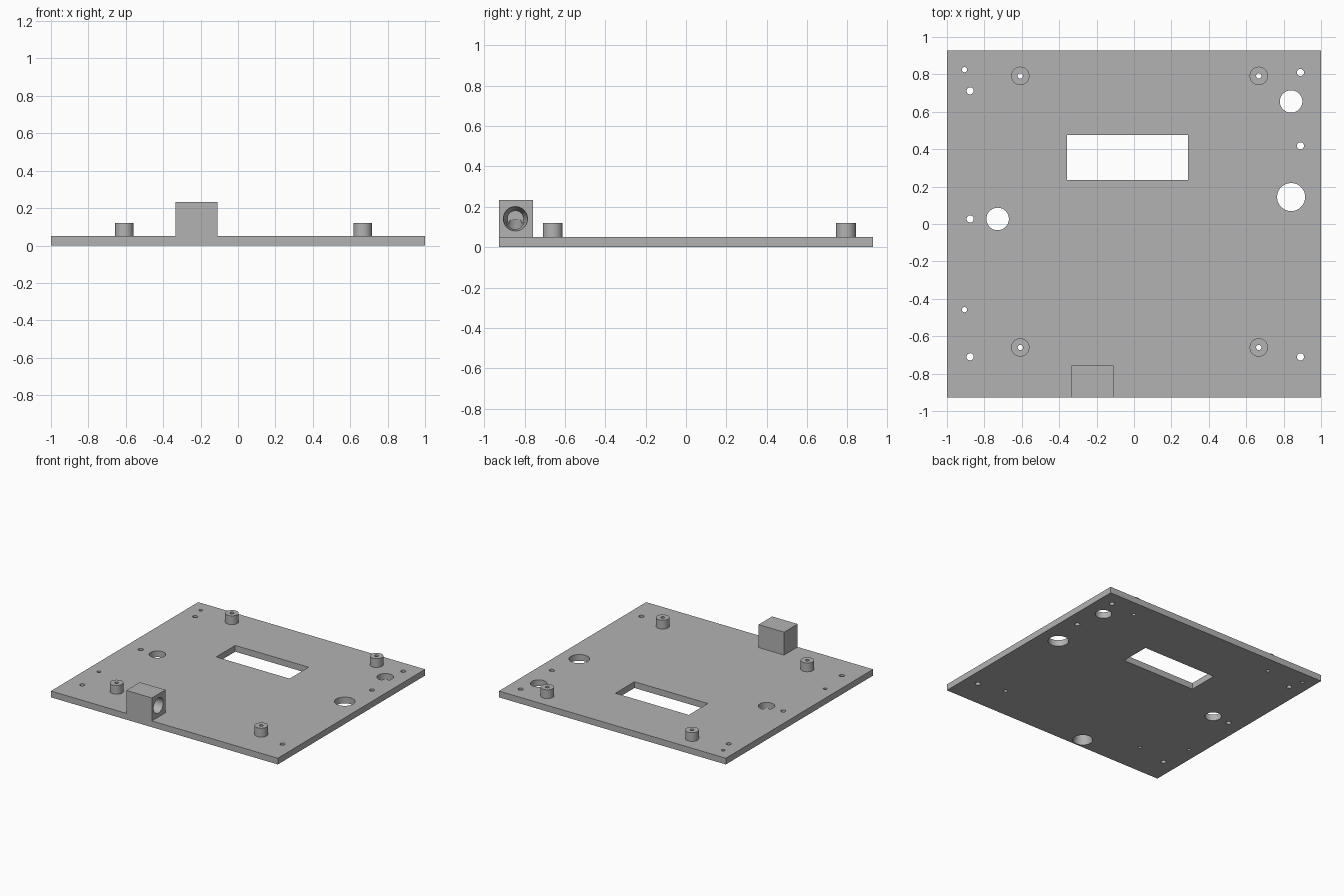
import bpy, bmesh
from math import pi
from mathutils import Matrix

cube = bpy.data.objects.get("Cube")
if cube:
    bpy.data.objects.remove(cube, do_unlink=True)

grey = bpy.data.materials.new("plain grey")
grey.use_nodes = True
colour = (0.45, 0.45, 0.45, 1)
grey.diffuse_color = colour
grey.node_tree.nodes["Principled BSDF"].inputs["Base Color"].default_value = colour


def finish(name, bm):
    mesh = bpy.data.meshes.new(name)
    bm.to_mesh(mesh)
    bm.free()
    mesh.materials.append(grey)
    obj = bpy.data.objects.new(name, mesh)
    bpy.context.collection.objects.link(obj)
    return obj


def box(name, x0, x1, y0, y1, z0, z1):
    bm = bmesh.new()
    place = Matrix.Translation(((x0 + x1) / 2, (y0 + y1) / 2, (z0 + z1) / 2))
    size = Matrix.Diagonal((x1 - x0, y1 - y0, z1 - z0, 1))
    bmesh.ops.create_cube(bm, size=1, matrix=place @ size)
    return finish(name, bm)


def rod(name, x, y, z0, z1, r0, r1=None):
    bm = bmesh.new()
    bmesh.ops.create_cone(bm, cap_ends=True, segments=48, radius1=r0,
                          radius2=r1 or r0, depth=z1 - z0,
                          matrix=Matrix.Translation((x, y, (z0 + z1) / 2)))
    return finish(name, bm)


def cut(target, cutter):
    mod = target.modifiers.new("cut", 'BOOLEAN')
    mod.operation = 'DIFFERENCE'
    mod.solver = 'EXACT'
    mod.object = cutter
    cutter.hide_render = True
    with bpy.context.temp_override(object=target, active_object=target):
        bpy.ops.object.modifier_apply(modifier=mod.name)


def cut_and_drop(cutter, *targets):
    for target in targets:
        cut(target, cutter)
    bpy.data.objects.remove(cutter, do_unlink=True)


HALF_Y, THICK = 0.927, 0.05
plate = box("base_plate", -1, 1, -HALF_Y, HALF_Y, 0, THICK)
block = box("cable_block", -0.335, -0.11, -HALF_Y, -0.757, THICK, 0.233)
parts = [plate, block]

# Display window
cut_and_drop(box("window_cutter", -0.357, 0.29, 0.235, 0.475, -0.1, 0.2), plate)

# Large and small through holes: x, y, radius
SMALL, TINY = 0.019, 0.014
holes = [(0.84, 0.655, 0.06), (0.84, 0.144, 0.075), (-0.729, 0.027, 0.06),
         (0.89, 0.81, SMALL), (0.89, 0.418, SMALL), (0.89, -0.71, SMALL),
         (-0.876, 0.712, SMALL), (-0.876, 0.027, SMALL), (-0.876, -0.71, SMALL),
         (-0.906, 0.825, TINY), (-0.906, -0.458, TINY)]
for x, y, r in holes:
    cut_and_drop(rod("hole_cutter", x, y, -0.1, 0.2, r), plate)

# Hollow standoffs, open through the plate
for side, x in (("right", -0.608), ("left", 0.667)):
    for end, y in (("front", -0.66), ("back", 0.792)):
        post = rod(f"{end}_{side}_standoff", x, y, THICK, 0.12, 0.049)
        cut_and_drop(rod("bore_cutter", x, y, -0.1, 0.2, TINY), plate, post)
        parts.append(post)

# Cable passage: tapered bore up from below, meeting one from the left side
mid_x, mid_y = -0.222, -0.845
cut_and_drop(rod("riser_cutter", mid_x, mid_y, -0.002, 0.135, 0.073, 0.04), plate, block)
side_bore = rod("side_cutter", 0, 0, 0, 0.16, 0.04, 0.063)
side_bore.data.transform(Matrix.Translation((mid_x - 0.03, mid_y, 0.141))
                         @ Matrix.Rotation(pi / 2, 4, 'Y'))
cut_and_drop(side_bore, block)

# Smooth round walls, keep edges sharp
bpy.ops.object.select_all(action='DESELECT')
for part in parts:
    part.select_set(True)
bpy.context.view_layer.objects.active = plate
bpy.ops.object.shade_smooth_by_angle()
